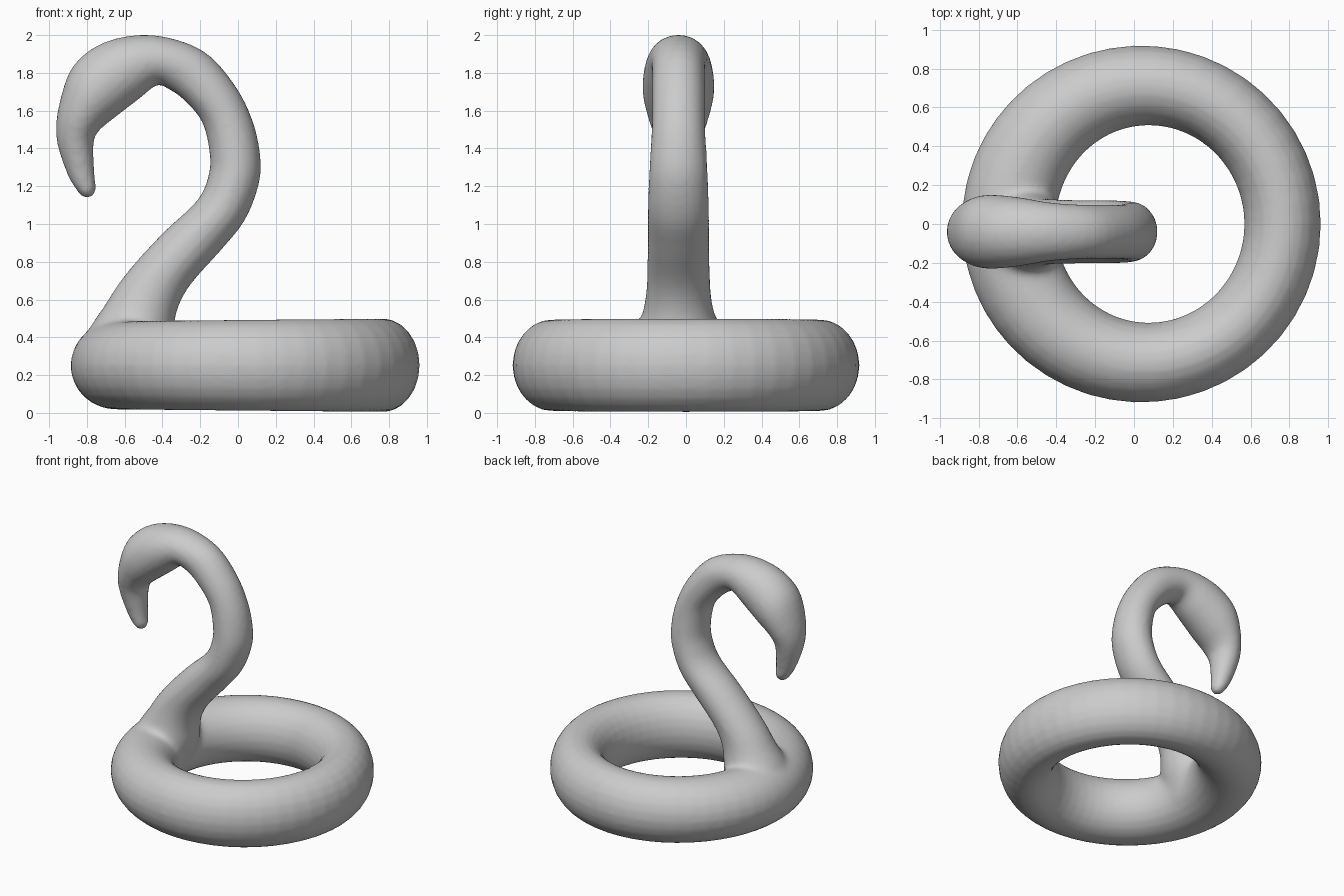
import bpy, bmesh
from math import cos, sin, tau
from mathutils import Vector

if "Cube" in bpy.data.objects:
    bpy.data.objects.remove(bpy.data.objects["Cube"])

YC = -0.04  # neck sits slightly off centre


def loft(name, loops, closed):
    """Skin a list of equal-sized point loops into a tube."""
    bm = bmesh.new()
    rows = [[bm.verts.new(p) for p in loop] for loop in loops]
    n, m = len(rows), len(rows[0])
    for i in range(n if closed else n - 1):
        a, b = rows[i], rows[(i + 1) % n]
        for j in range(m):
            bm.faces.new((a[j], a[(j + 1) % m], b[(j + 1) % m], b[j]))
    if not closed:
        bm.faces.new(rows[0])
        bm.faces.new(rows[-1])
    bmesh.ops.recalc_face_normals(bm, faces=bm.faces)
    mesh = bpy.data.meshes.new(name)
    bm.to_mesh(mesh)
    bm.free()
    ob = bpy.data.objects.new(name, mesh)
    bpy.context.collection.objects.link(ob)
    return ob


def catmull(pts, steps):
    """Smooth interpolation through tuples of numbers."""
    out = []
    for i in range(len(pts) - 1):
        p0, p1, p2 = pts[max(i - 1, 0)], pts[i], pts[i + 1]
        p3 = pts[min(i + 2, len(pts) - 1)]
        for k in range(steps):
            t = k / steps
            out.append([0.5 * (2 * b + (c - a) * t + (2 * a - 5 * b + 4 * c - d) * t * t
                               + (3 * b - a - 3 * c + d) * t ** 3)
                        for a, b, c, d in zip(p0, p1, p2, p3)])
    return out + [list(pts[-1])]


# Inflated ring: fatter radially and a little lower where the neck joins
ring_loops = []
for i in range(48):
    u = tau * i / 48
    c = cos(u)
    rad = 0.71 + 0.06 * c - 0.005 * c * c
    a = 0.208 - 0.023 * c + 0.012 * c * c
    b = 0.241 + 0.007 * c
    loop = []
    for j in range(24):
        v = tau * j / 24
        r = rad + a * cos(v)
        loop.append((r * c, r * sin(u), 0.252 + b * sin(v)))
    ring_loops.append(loop)
body = loft("swan_float", ring_loops, True)

# Neck, head and beak: inner edge x,z / outer edge x,z / half width
sections = [
    (-0.78, 0.22, -0.42, 0.15, 0.25), (-0.80, 0.41, -0.35, 0.36, 0.235),
    (-0.70, 0.58, -0.325, 0.53, 0.185), (-0.60, 0.73, -0.25, 0.68, 0.168),
    (-0.40, 0.95, -0.10, 0.85, 0.163), (-0.22, 1.12, 0.03, 1.01, 0.162),
    (-0.158, 1.25, 0.105, 1.19, 0.157), (-0.15, 1.37, 0.12, 1.34, 0.15),
    (-0.19, 1.54, 0.08, 1.54, 0.14), (-0.29, 1.66, -0.02, 1.74, 0.14),
    (-0.37, 1.715, -0.19, 1.92, 0.14), (-0.43, 1.735, -0.45, 2.0, 0.152),
    (-0.52, 1.665, -0.70, 1.965, 0.18), (-0.65, 1.565, -0.87, 1.84, 0.19),
    (-0.74, 1.49, -0.945, 1.64, 0.16), (-0.765, 1.42, -0.962, 1.46, 0.12),
    (-0.76, 1.27, -0.91, 1.28, 0.078), (-0.753, 1.18, -0.855, 1.18, 0.057),
    (-0.775, 1.142, -0.815, 1.138, 0.022)]
neck_loops = []
for xi, zi, xo, zo, w in catmull(sections, 4):
    inner, outer = Vector((xi, YC, zi)), Vector((xo, YC, zo))
    mid, half = (inner + outer) / 2, (outer - inner) / 2
    neck_loops.append([mid + half * cos(tau * j / 24) + Vector((0, w * sin(tau * j / 24), 0))
                       for j in range(24)])
neck = loft("neck", neck_loops, False)

# Fuse both parts into one skin
bpy.ops.object.select_all(action='DESELECT')
neck.select_set(True)
body.select_set(True)
bpy.context.view_layer.objects.active = body
bpy.ops.object.join()
remesh = body.modifiers.new("fuse", 'REMESH')
remesh.mode = 'VOXEL'
remesh.voxel_size = 0.018
bpy.ops.object.modifier_apply(modifier=remesh.name)

# Soften the joint between neck and ring
group = body.vertex_groups.new(name="joint")
for v in body.data.vertices:
    x, y, z = v.co
    d = (Vector((x + 0.57, (y - YC), (z - 0.45) * 1.3))).length
    wgt = max(0.0, min(1.0, (0.5 - d) / 0.15))
    if wgt > 0:
        group.add([v.index], wgt, 'REPLACE')
joint = body.modifiers.new("joint_smooth", 'SMOOTH')
joint.factor, joint.iterations, joint.vertex_group = 0.5, 20, "joint"
skin = body.modifiers.new("skin_smooth", 'SMOOTH')
skin.factor, skin.iterations = 0.5, 3
for p in body.data.polygons:
    p.use_smooth = True
